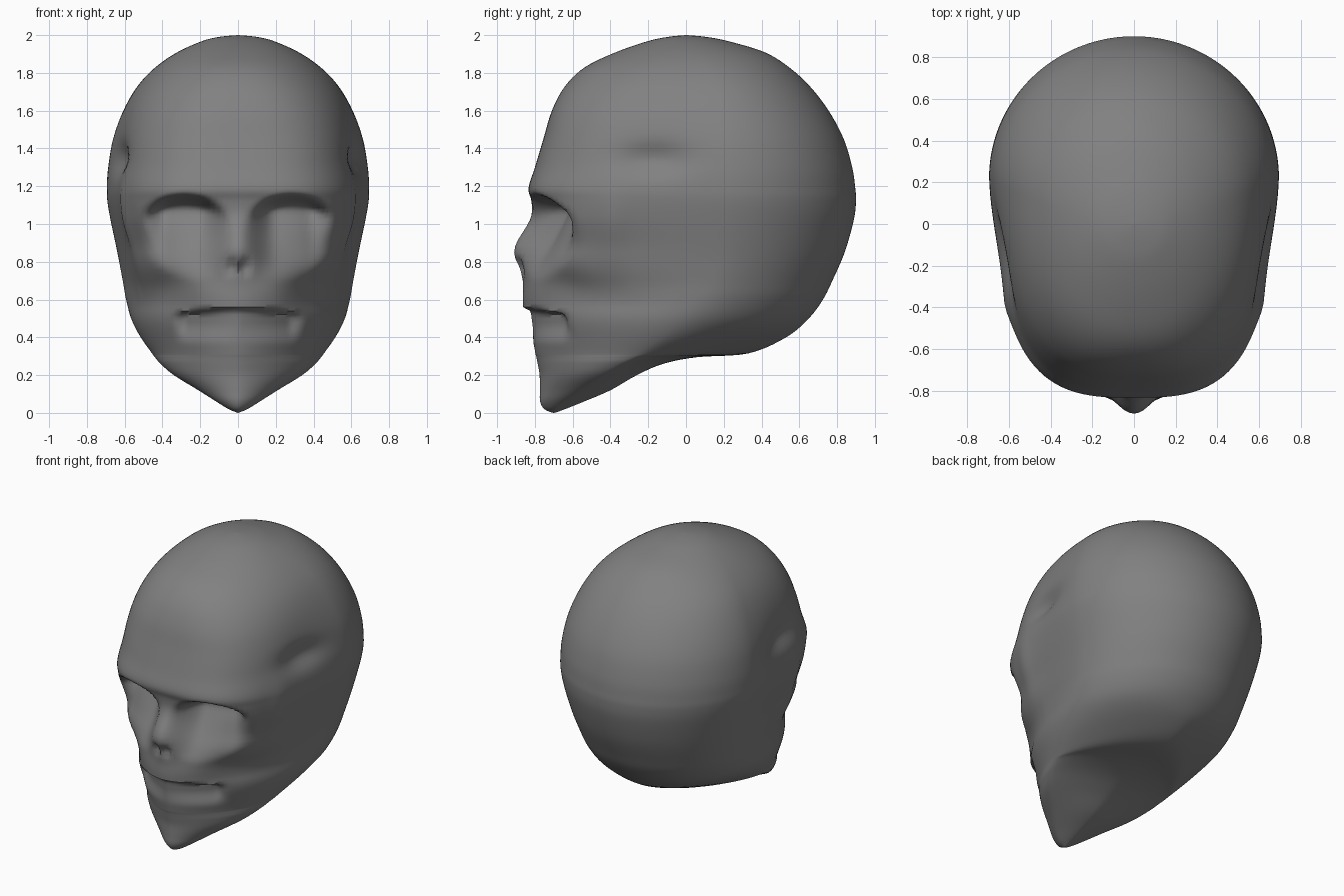
import bpy, bmesh
from math import cos, sin, pi, exp

# Horizontal slices, bottom to top: height, front y, back y, half width, y of widest point
SLICES = [
    (0.00, -0.705, -0.695, 0.0, -0.70), (0.02, -0.75, -0.64, 0.05, -0.69),
    (0.06, -0.772, -0.54, 0.115, -0.65), (0.12, -0.774, -0.40, 0.21, -0.56),
    (0.20, -0.775, -0.26, 0.34, -0.44), (0.26, -0.785, -0.12, 0.41, -0.34),
    (0.295, -0.792, 0.06, 0.44, -0.27), (0.315, -0.797, 0.33, 0.455, -0.23),
    (0.40, -0.813, 0.53, 0.515, -0.11), (0.50, -0.832, 0.65, 0.57, 0.0),
    (0.60, -0.837, 0.725, 0.598, 0.08), (0.70, -0.832, 0.775, 0.614, 0.13),
    (0.85, -0.81, 0.84, 0.64, 0.18), (1.02, -0.80, 0.888, 0.675, 0.21),
    (1.12, -0.815, 0.90, 0.692, 0.22), (1.19, -0.833, 0.896, 0.695, 0.22),
    (1.30, -0.80, 0.88, 0.688, 0.22), (1.45, -0.755, 0.835, 0.662, 0.20),
    (1.60, -0.71, 0.755, 0.608, 0.17), (1.73, -0.64, 0.655, 0.532, 0.14),
    (1.83, -0.535, 0.545, 0.437, 0.10), (1.91, -0.37, 0.415, 0.32, 0.05),
    (1.97, -0.195, 0.215, 0.185, 0.01), (1.992, -0.085, 0.095, 0.09, 0.0),
    (2.00, -0.002, 0.002, 0.0, 0.0)]
# Squareness of the front and back half of a slice at a given height
FRONT = [(0, 1.7), (0.25, 1.65), (0.55, 1.85), (0.85, 2.75), (1.05, 3.2), (1.35, 2.9), (2.0, 2.1)]
BACK = [(0, 1.6), (0.31, 1.55), (0.5, 2.0), (2.0, 2.0)]
COLS, SUB = 160, 5


def smooth(a, b, v):
    t = min(1, max(0, (v - a) / (b - a)))
    return t * t * (3 - 2 * t)


def bump(v, centre, size):
    return exp(-((v - centre) / size) ** 2)


def lookup(table, v):
    for (a, p), (b, q) in zip(table, table[1:]):
        if v <= b:
            return p + (q - p) * smooth(a, b, v)
    return table[-1][1]


def catmull(a, b, c, d, t):
    return 0.5 * (2 * b + (c - a) * t + (2 * a - 5 * b + 4 * c - d) * t * t
                  + (3 * b - a - 3 * c + d) * t ** 3)


def sculpt(x, y, z):
    """Carve the facial features into the plain head."""
    # flatter, inward leaning sides on the face half
    x *= 1 - 0.06 * (1 - smooth(-0.25, 0.25, y)) * smooth(0.4, 0.7, z) * (1 - smooth(1.35, 1.8, z))
    ax = abs(x)
    if y < -0.3:
        # eye sockets: brow slopes down outward, floor rises toward the cheek
        u = (ax - 0.285) / 0.25
        if abs(u) < 1:
            arch = (1 - u * u) ** 0.5
            top = 0.99 + 0.18 * arch
            low = 0.94 - 0.22 * arch + 0.05 * u
            d = 1 - smooth(top - 0.08, top, z)
            d *= min(1, max(0, (z - low) / (1.06 - low)))
            y += 0.175 * d * smooth(0, 0.65, 1 - abs(u))
        # nose ridge flaring downward, and nostrils
        y -= 0.10 * bump(z, 0.86, 0.14) * bump(x, 0, 0.07 + 0.05 * smooth(1.0, 0.8, z))
        y += 0.05 * bump(z, 0.775, 0.035) * bump(ax, 0.035, 0.025)
        # upper lip and the mouth recess below it, deeper toward the corners
        lip = 0.56 - 0.25 * ax * ax
        over = smooth(lip - 0.025, lip, z)
        y -= 0.025 * over * (1 - smooth(0.58, 0.75, z)) * (1 - smooth(0.2, 0.4, ax))
        m = (1 - over) * smooth(0.36, 0.48, z)
        y += (0.015 + 0.05 * min(1, ax / 0.28)) * m * (1 - smooth(0.26, 0.36, ax))
        # hollow cheeks
        y += 0.035 * bump(z, 0.68, 0.09) * bump(ax, 0.38, 0.12)
    # temple dents and cheekbone flare
    side = smooth(0.4, 0.55, ax)
    dx = -0.045 * bump(y, -0.17, 0.18) * bump(z, 1.34, 0.08)
    dx += 0.015 * bump(y, -0.40, 0.07) * bump(z, 1.0, 0.2)
    x += dx * side * (1 if x > 0 else -1)
    return x, y, z


# Loft the slices into one closed skin
bm = bmesh.new()
rings = []
n = len(SLICES)
for i in range(n - 1):
    quad = [SLICES[max(0, min(n - 1, i + k))] for k in (-1, 0, 1, 2)]
    for s in range(1 if i == 0 else 0, SUB):
        z, yf, yb, w, yc = [catmull(*v, s / SUB) for v in zip(*quad)]
        ring = []
        for k in range(COLS):
            a = 2 * pi * k / COLS
            c, sn = cos(a), sin(a)
            p = lookup(FRONT if sn < 0 else BACK, z)
            r = (abs(c) ** p + abs(sn) ** p) ** (-1 / p)
            depth = yb - yc if sn > 0 else yc - yf
            ring.append(bm.verts.new(sculpt(w * r * c, yc + depth * r * sn, z)))
        rings.append(ring)
for lo, hi in zip(rings, rings[1:]):
    for k in range(COLS):
        j = (k + 1) % COLS
        bm.faces.new((lo[k], lo[j], hi[j], hi[k]))
chin = bm.verts.new((0, -0.70, 0))
crown = bm.verts.new((0, 0, 2))
for k in range(COLS):
    j = (k + 1) % COLS
    bm.faces.new((chin, rings[0][j], rings[0][k]))
    bm.faces.new((crown, rings[-1][k], rings[-1][j]))
# Even out the slice bands
bmesh.ops.recalc_face_normals(bm, faces=bm.faces)

mesh = bpy.data.meshes.new("skull_head")
bm.to_mesh(mesh)
bm.free()
head = bpy.data.objects.new("skull_head", mesh)
bpy.context.collection.objects.link(head)

# Dark grey bone
bone = bpy.data.materials.new("dark_grey")
bone.diffuse_color = (0.22, 0.22, 0.22, 1)
mesh.materials.append(bone)
bpy.context.view_layer.objects.active = head
head.select_set(True)
bpy.ops.object.shade_smooth_by_angle(angle=1.0)
